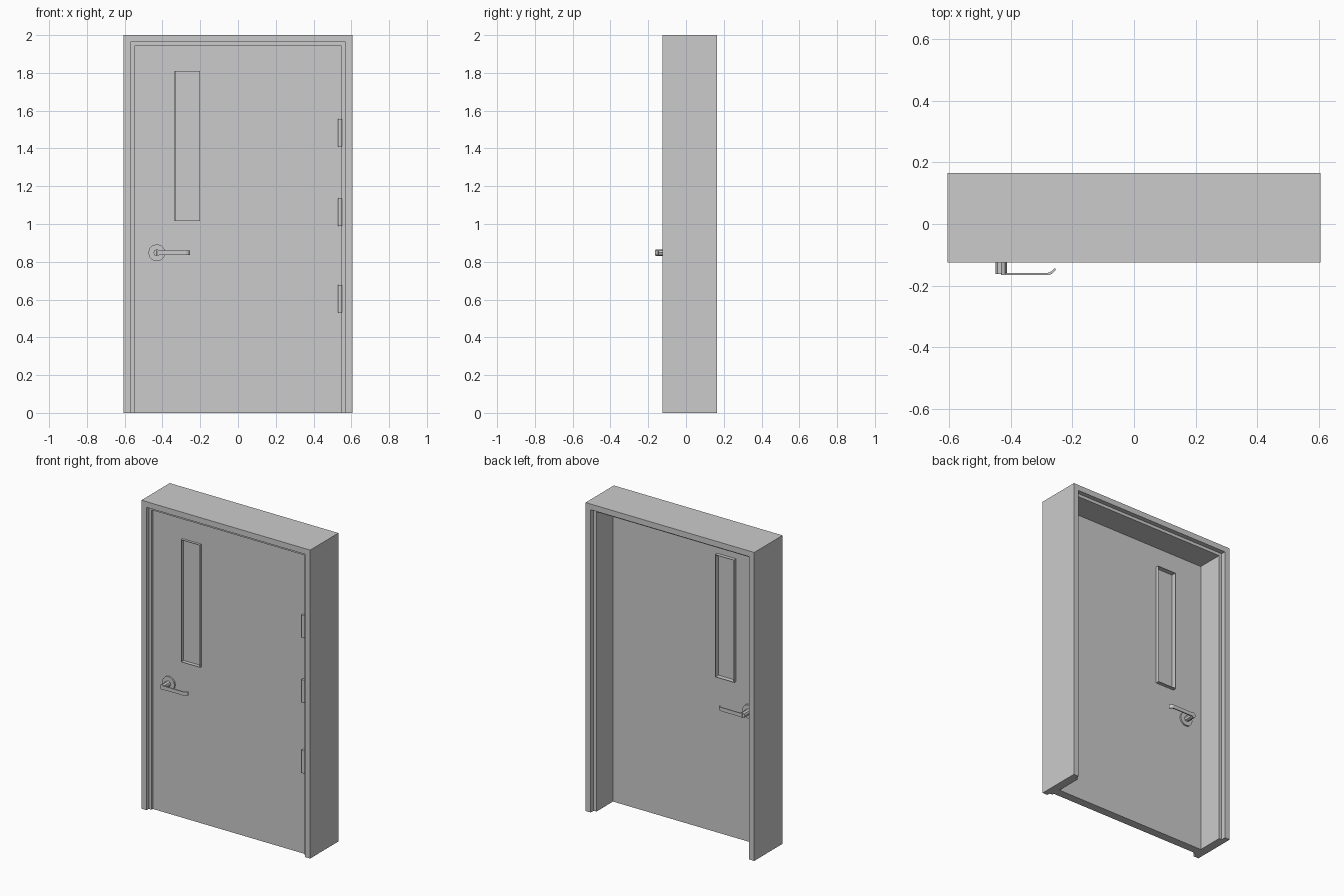
import bpy, bmesh, math
from mathutils import Matrix, Vector

if "Cube" in bpy.data.objects:
    bpy.data.objects.remove(bpy.data.objects["Cube"])


def finish(name, bm):
    bmesh.ops.recalc_face_normals(bm, faces=bm.faces)
    me = bpy.data.meshes.new(name)
    bm.to_mesh(me)
    bm.free()
    ob = bpy.data.objects.new(name, me)
    bpy.context.collection.objects.link(ob)
    return ob


def sweep(name, rings, closed):
    """Skin a row of equal closed cross-sections; cap the ends if open."""
    bm = bmesh.new()
    vs = [[bm.verts.new(p) for p in r] for r in rings]
    n, m = len(vs), len(vs[0])
    for i in range(n if closed else n - 1):
        a, b = vs[i], vs[(i + 1) % n]
        for j in range(m):
            k = (j + 1) % m
            bm.faces.new((a[j], a[k], b[k], b[j]))
    if not closed:
        bm.faces.new(vs[0])
        bm.faces.new(vs[-1])
    return finish(name, bm)


def box(name, x0, x1, y0, y1, z0, z1):
    bm = bmesh.new()
    bmesh.ops.create_cube(bm, size=1)
    for v in bm.verts:
        v.co = Vector(((x0, x1)[v.co.x > 0], (y0, y1)[v.co.y > 0], (z0, z1)[v.co.z > 0]))
    return finish(name, bm)


def cylinder(name, centre, r, length, sides, along_y=False):
    bm = bmesh.new()
    bmesh.ops.create_cone(bm, cap_ends=True, segments=sides, radius1=r, radius2=r, depth=length)
    if along_y:
        bm.transform(Matrix.Rotation(math.pi / 2, 4, 'X'))
    bm.transform(Matrix.Translation(centre))
    return finish(name, bm)


FRONT, BACK = -0.09, -0.035          # door faces
WX0, WX1, WZ0, WZ1 = -0.335, -0.20, 1.015, 1.81   # window

# Stepped frame: profile (inset, y) mitred round both jambs and the head
profile = [(0, -0.125), (0.037, -0.125), (0.037, -0.103), (0.057, -0.103),
           (0.057, 0.135), (0.037, 0.135), (0.037, 0.165), (0, 0.165)]
rings = []
for side, top in ((-1, 0), (-1, 1), (1, 1), (1, 0)):
    rings.append([(side * (0.605 - i), y, (2 - i) if top else 0) for i, y in profile])
sweep("door_frame", rings, False)

# Door leaf with the window cut through
door = box("door_leaf", -0.548, 0.548, FRONT, BACK, 0, 1.943)
cutter = box("window_cutter", WX0 + 0.001, WX1 - 0.001, -0.3, 0.3, WZ0 + 0.001, WZ1 - 0.001)
cutter.hide_render = True
cutter.hide_viewport = True
cut = door.modifiers.new("window_opening", 'BOOLEAN')
cut.object = cutter
cut.operation = 'DIFFERENCE'
cut.solver = 'EXACT'

# Thin window rim standing proud of both faces, and the pane
t = 0.003
rim = [(0, FRONT - 0.016), (t, FRONT - 0.016), (t, BACK + 0.022), (0, BACK + 0.022)]
rings = [[((WX0 + i) if sx < 0 else (WX1 - i), y, (WZ0 + i) if sz < 0 else (WZ1 - i))
          for i, y in rim] for sx, sz in ((-1, -1), (-1, 1), (1, 1), (1, -1))]
sweep("window_rim", rings, True)
box("window_pane", WX0 + t, WX1 - t, FRONT + 0.008, BACK - 0.008, WZ0 + t, WZ1 - t)

# Lever handles on both faces (s points away from the door)
HX, HZ = -0.43, 0.848
for name, face, s in (("front", FRONT, -1), ("back", BACK, 1)):
    cylinder(name + "_handle_rose", (HX, face + s * 0.004, HZ), 0.045, 0.012, 12, True)
    cylinder(name + "_handle_stem", (HX, face + s * 0.036, HZ), 0.018, 0.072, 8, True)
    path = [(-0.43, 0.072), (-0.275, 0.072), (-0.265, 0.068), (-0.253, 0.056)]
    rings = [[(x + dx, face + s * (d + dy), HZ + dz)
              for dx, dy, dz in ((0, 0.003, -0.012), (0, 0.003, 0.012),
                                 (-0.003, -0.004, 0.012), (-0.003, -0.004, -0.012))]
             for x, d in path]
    sweep(name + "_handle_lever", rings, False)

# Hinge knuckles
for i, z in enumerate((0.605, 1.0625, 1.4825)):
    cylinder(f"hinge_{i + 1}", (0.541, FRONT - 0.012, z), 0.011, 0.146, 12)
